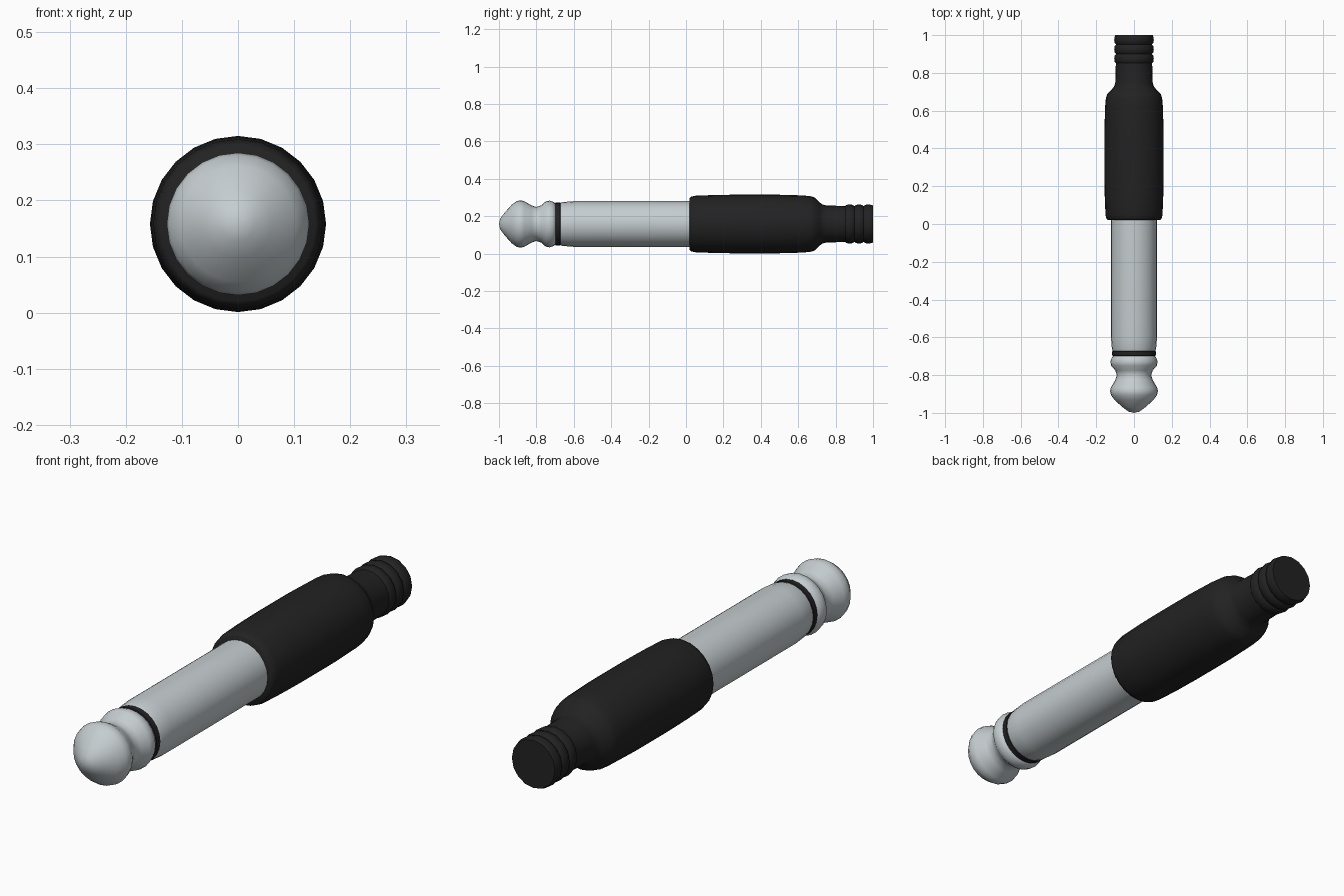
import bpy, bmesh, math

if "Cube" in bpy.data.objects:
    bpy.data.objects.remove(bpy.data.objects["Cube"])

CZ = 0.158  # height of the plug's axis


def material(name, rgb):
    m = bpy.data.materials.new(name)
    m.diffuse_color = (*rgb, 1)
    m.use_nodes = True
    m.node_tree.nodes["Principled BSDF"].inputs["Base Color"].default_value = m.diffuse_color
    return m


metal = material("metal", (0.56, 0.61, 0.63))
black = material("black_rubber", (0.016, 0.016, 0.016))


def lathe(name, profile, sides, mat, angle=40):
    """Revolve (y, radius) points around the plug's axis; radius 0 closes to a point."""
    bm = bmesh.new()
    rings = []
    for y, r in profile:
        n = sides if r > 0 else 1
        rings.append([bm.verts.new((r * math.sin(2 * math.pi * i / sides), y,
                                    CZ + r * math.cos(2 * math.pi * i / sides)))
                      for i in range(n)])
    for a, b in zip(rings, rings[1:]):
        for i in range(sides):
            j = (i + 1) % sides
            quad = [a[i % len(a)], a[j % len(a)], b[j % len(b)], b[i % len(b)]]
            bm.faces.new(list(dict.fromkeys(quad)))
    for ring in (rings[0], rings[-1]):
        if len(ring) > 1:
            bm.faces.new(ring)
    bmesh.ops.recalc_face_normals(bm, faces=bm.faces)
    me = bpy.data.meshes.new(name)
    bm.to_mesh(me)
    bm.free()
    ob = bpy.data.objects.new(name, me)
    bpy.context.collection.objects.link(ob)
    me.materials.append(mat)
    bpy.ops.object.select_all(action='DESELECT')
    ob.select_set(True)
    bpy.context.view_layer.objects.active = ob
    bpy.ops.object.shade_smooth_by_angle(angle=math.radians(angle))
    return ob


# Contact tip: rounded nose, waist and collar
lathe("contact_tip", [(-1, 0), (-0.993, 0.03), (-0.97, 0.06), (-0.932, 0.103),
                      (-0.905, 0.122), (-0.885, 0.127), (-0.865, 0.122),
                      (-0.825, 0.099), (-0.80, 0.091), (-0.775, 0.099),
                      (-0.75, 0.121), (-0.73, 0.125), (-0.712, 0.12),
                      (-0.697, 0.11)], 24, metal, 60)

# Insulating ring
lathe("insulator_ring", [(-0.699, 0.108), (-0.697, 0.115), (-0.674, 0.116),
                         (-0.671, 0.108)], 24, black)

# Metal sleeve
lathe("sleeve", [(-0.672, 0.113), (-0.66, 0.117), (-0.60, 0.122),
                 (0.06, 0.122)], 24, metal)

# Handle grip, tapering to the cable neck
lathe("grip", [(0.02, 0.138), (0.028, 0.146), (0.05, 0.151), (0.15, 0.155),
               (0.27, 0.157), (0.48, 0.157), (0.62, 0.153), (0.665, 0.149),
               (0.69, 0.141), (0.712, 0.118), (0.73, 0.104), (0.75, 0.099),
               (0.86, 0.096)], 24, black, 50)

# Ribbed strain relief
ribs = []
for y in (0.85, 0.90, 0.95):
    ribs += [(y, 0.095), (y + 0.008, 0.102), (y + 0.025, 0.105), (y + 0.042, 0.102)]
ribs += [(1.0, 0.099)]
lathe("strain_relief", ribs, 16, black)
